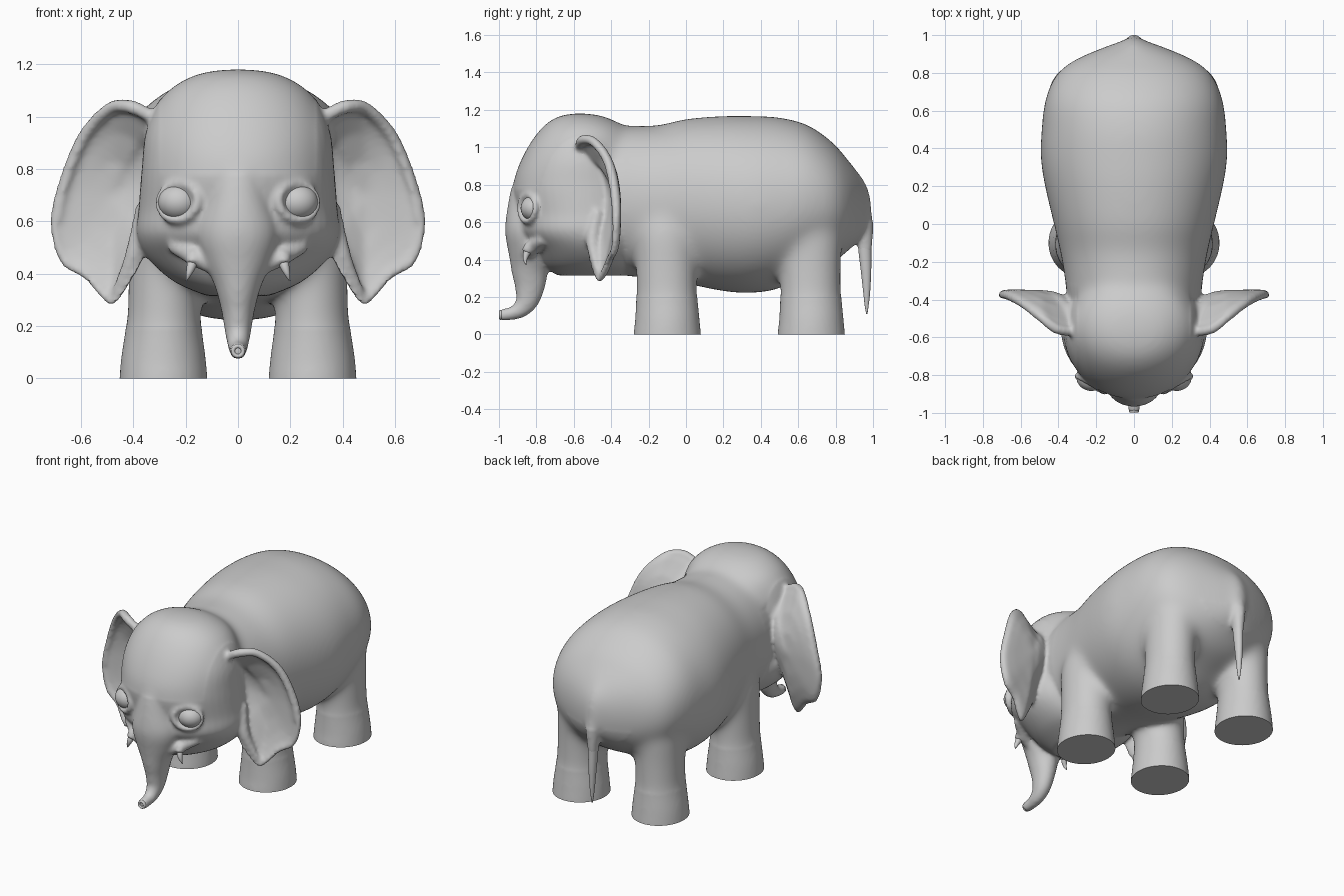
import bpy, bmesh
from math import sin, cos, pi, copysign
from mathutils import Vector, Matrix

if "Cube" in bpy.data.objects:
    bpy.data.objects.remove(bpy.data.objects["Cube"])

SEG = 48


def spline(rows, n=6, closed=False):
    """Catmull-Rom interpolation of equally long tuples."""
    m = len(rows)
    get = (lambda i: rows[i % m]) if closed else (lambda i: rows[max(0, min(m - 1, i))])
    out = []
    for i in range(m if closed else m - 1):
        a, b, c, d = (get(i + k) for k in (-1, 0, 1, 2))
        for j in range(n):
            t = j / n
            out.append(tuple(0.5 * (2 * q + (r - p) * t + (2 * p - 5 * q + 4 * r - s) * t * t
                                    + (3 * q - p - 3 * r + s) * t ** 3)
                             for p, q, r, s in zip(a, b, c, d)))
    return out if closed else out + [tuple(rows[-1])]


def loft(bm, rings, cyclic=False):
    """Skin a list of equally sized rings, capping the ends."""
    vs = [[bm.verts.new(p) for p in r] for r in rings]
    faces = []
    for a, b in zip(vs, vs[1:] + (vs[:1] if cyclic else [])):
        for i in range(len(a)):
            j = (i + 1) % len(a)
            faces.append(bm.faces.new((a[i], a[j], b[j], b[i])))
    if not cyclic:
        faces += [bm.faces.new(vs[0]), bm.faces.new(vs[-1])]
    bmesh.ops.recalc_face_normals(bm, faces=faces)


def section(n=2.0):
    """Unit superellipse points."""
    f = lambda v: copysign(abs(v) ** (2 / n), v)
    return [(f(cos(2 * pi * i / SEG)), f(sin(2 * pi * i / SEG))) for i in range(SEG)]


def tube(bm, pts, ref=(1, 0, 0), closed=False):
    """Tube through (x, y, z, r_ref, r_other) points."""
    rows = spline(pts, 6, closed)
    ref, rings, m = Vector(ref), [], len(rows)
    for i, r in enumerate(rows):
        nxt = rows[(i + 1) % m] if closed else rows[min(i + 1, m - 1)]
        prv = rows[i - 1] if closed else rows[max(i - 1, 0)]
        t = (Vector(nxt[:3]) - Vector(prv[:3])).normalized()
        v = t.cross(ref).normalized()
        u = v.cross(t)
        rings.append([Vector(r[:3]) + u * a * r[3] + v * b * r[4] for a, b in section()])
    loft(bm, rings, closed)


def finish(name, bm, angle=0.7):
    me = bpy.data.meshes.new(name)
    bm.to_mesh(me)
    bm.free()
    ob = bpy.data.objects.new(name, me)
    bpy.context.collection.objects.link(ob)
    bpy.ops.object.select_all(action='DESELECT')
    ob.select_set(True)
    bpy.context.view_layer.objects.active = ob
    bpy.ops.object.shade_smooth_by_angle(angle=angle)
    return ob


bm = bmesh.new()

# Torso: y, bottom z, top z, half width
torso = [(-.5, .36, 1.1, .34), (-.3, .31, 1.115, .365), (-.15, .295, 1.118, .39), (0, .27, 1.152, .425),
         (.2, .23, 1.168, .472), (.35, .22, 1.168, .495), (.5, .245, 1.16, .49), (.65, .32, 1.12, .472),
         (.78, .38, 1.03, .42), (.86, .44, .94, .33), (.92, .5, .86, .2), (.965, .56, .78, .08)]
loft(bm, [[(w * a, y, (zb + zt) / 2 + (zt - zb) / 2 * b) for a, b in section(2.1)]
          for y, zb, zt, w in spline(torso)])

# Head: z, front y, back y, half width
head = [(1.183, -.60, -.54, .05), (1.16, -.70, -.42, .17), (1.085, -.79, -.30, .285), (.95, -.875, -.25, .35),
        (.8, -.925, -.2, .368), (.65, -.905, -.18, .38), (.55, -.895, -.18, .387), (.46, -.82, -.2, .345),
        (.37, -.76, -.22, .245), (.315, -.69, -.3, .12)]
loft(bm, [[(w * a, (yf + yb) / 2 + (yb - yf) / 2 * b, z) for a, b in section(2.05)]
          for z, yf, yb, w in spline(head)])

# Trunk and the ridge at the root of the tail
tube(bm, [(0, -.77, .92, .06, .08), (0, -.80, .80, .11, .122), (0, -.825, .68, .125, .127),
          (0, -.83, .56, .155, .137), (0, -.83, .45, .13, .122),
          (0, -.835, .35, .088, .1), (0, -.835, .26, .064, .082), (0, -.85, .18, .05, .062),
          (0, -.89, .13, .04, .045), (0, -.94, .11, .034, .034), (0, -.995, .103, .032, .032)])
tube(bm, [(0, .84, .90, .04, .04), (0, .92, .79, .06, .05), (0, .945, .68, .06, .053),
          (0, .955, .54, .04, .046), (0, .957, .43, .028, .034)])

# Ear rim outline (right side), shrunk towards a recessed centre to make the bowl
rim = [(.33, -.58, 1.01), (.41, -.565, 1.06), (.5, -.50, 1.052), (.607, -.425, .94), (.682, -.385, .76),
       (.716, -.38, .6), (.68, -.39, .445), (.585, -.42, .38), (.52, -.455, .305), (.475, -.475, .282),
       (.41, -.51, .37), (.355, -.52, .48), (.33, -.47, .62), (.32, -.44, .78), (.32, -.49, .93)]
# scale towards centre, depth offset
ear_rings = [(.03, 0), (.35, 0), (.65, 0), (.85, -.003), (.93, -.012), (.98, -.012), (1.01, .004),
             (.98, .022), (.9, .032), (.65, .036), (.35, .036), (.03, .036)]
ec = Vector((.49, -.385, .70))

for s in (1, -1):
    rp = [Vector(p) for p in spline(rim, 5, True)]
    rings = []
    for t, off in ear_rings:
        rings.append([(s * (ec.x + (p.x - ec.x) * t),
                       ec.y + (p.y - ec.y) * abs(t) ** 2 + off,
                       ec.z + (p.z - ec.z) * t) for p in rp])
    loft(bm, rings)
    # Rolled upper rim and lower root fold of the ear
    tube(bm, [(s * x, y, z, r, r) for x, y, z, r in
              [(.33, -.57, 1.0, .025), (.41, -.555, 1.038, .027), (.49, -.495, 1.03, .025),
               (.585, -.425, .93, .022), (.657, -.39, .76, .018), (.69, -.383, .6, .014)]], (0, 1, 0))
    tube(bm, [(s * x, y, z, r, r) for x, y, z, r in
              [(.36, -.47, .66, .03), (.385, -.5, .52, .035), (.42, -.49, .42, .028), (.47, -.465, .32, .018)]],
         (0, 1, 0))

    # Legs, run below the ground and trimmed flat later
    for cy in (-.1, .67):
        tube(bm, [(s * .285, cy, -.06, .17, .182), (s * .285, cy, .0, .168, .18), (s * .285, cy, .08, .161, .172),
                  (s * .283, cy - .003, .22, .143, .163), (s * .278, cy - .005, .38, .143, .165),
                  (s * .265, cy - .005, .55, .15, .17), (s * .23, cy - .005, .7, .12, .12)])

    # Upper lip and tusk root
    tube(bm, [(s * .05, -.86, .41, .03, .03), (s * .15, -.825, .46, .038, .038), (s * .25, -.765, .51, .03, .03)],
         (0, 0, 1))
    tube(bm, [(s * .165, -.79, .48, .03, .03), (s * .17, -.835, .465, .033, .033), (s * .175, -.855, .435, .026, .026)])

    # Eyelid ring, tilted down at the inner corner
    n = Vector((s * .5, -.866, .05)).normalized()
    side = n.cross(Vector((s * .15, 0, 1))).normalized()
    up = side.cross(n)
    c = Vector((s * .228, -.848, .675))
    lid = [tuple(c + side * .084 * cos(k * pi / 4) + up * .07 * sin(k * pi / 4)) + (.017, .017) for k in range(8)]
    tube(bm, lid, n, True)

# Fuse everything into one skin, soften it, and cut the feet flat
raw = finish("skin_source", bm)
mod = raw.modifiers.new("fuse", 'REMESH')
mod.mode = 'VOXEL'
mod.voxel_size = .0115
mod = raw.modifiers.new("soften", 'SMOOTH')
mod.factor = .5
mod.iterations = 8
ev = raw.evaluated_get(bpy.context.evaluated_depsgraph_get())
bm = bmesh.new()
bm.from_mesh(ev.to_mesh())
ev.to_mesh_clear()
bpy.data.objects.remove(raw)
# Blend the torso, leg tops, neck and forehead further
broad = [v for v in bm.verts if (v.co.y > -.32 and v.co.z > .2 and not (v.co.y > .9 and v.co.z < .6))
         or (v.co.z > .78 and abs(v.co.x) < .3)]
for _ in range(50):
    bmesh.ops.smooth_vert(bm, verts=broad, factor=.5, use_axis_x=True, use_axis_y=True, use_axis_z=True)
bmesh.ops.bisect_plane(bm, geom=bm.verts[:] + bm.edges[:] + bm.faces[:], plane_co=(0, 0, 0),
                       plane_no=(0, 0, 1), clear_inner=True)
bmesh.ops.holes_fill(bm, edges=[e for e in bm.edges if e.is_boundary], sides=0)
bmesh.ops.recalc_face_normals(bm, faces=bm.faces[:])
finish("elephant_body", bm)

# Tail tip
bm = bmesh.new()
tube(bm, [(0, .953, .56, .034, .04), (0, .957, .44, .028, .034), (0, .963, .33, .023, .027),
          (0, .966, .22, .016, .018), (0, .966, .15, .009, .01), (0, .967, .108, .003, .003)])
finish("tail", bm)

# Rim of the trunk opening
bm = bmesh.new()
ring = [(.019 * cos(k * pi / 4), -.99, .104 + .019 * sin(k * pi / 4), .009, .008) for k in range(8)]
tube(bm, ring, (0, 1, 0), True)
finish("trunk_tip", bm)

# Eyes and tusks
for s, tag in ((1, "right"), (-1, "left")):
    bm = bmesh.new()
    bmesh.ops.create_uvsphere(bm, u_segments=32, v_segments=20, radius=1,
                              matrix=Matrix.Translation((s * .226, -.808, .674)) @ Matrix.Diagonal((.08, .076, .07, 1)))
    finish("eye_" + tag, bm)
    bm = bmesh.new()
    tube(bm, [(s * .172, -.835, .46, .02, .02), (s * .178, -.853, .43, .018, .018),
              (s * .188, -.86, .4, .011, .011), (s * .198, -.855, .372, .002, .002)])
    finish("tusk_" + tag, bm)
